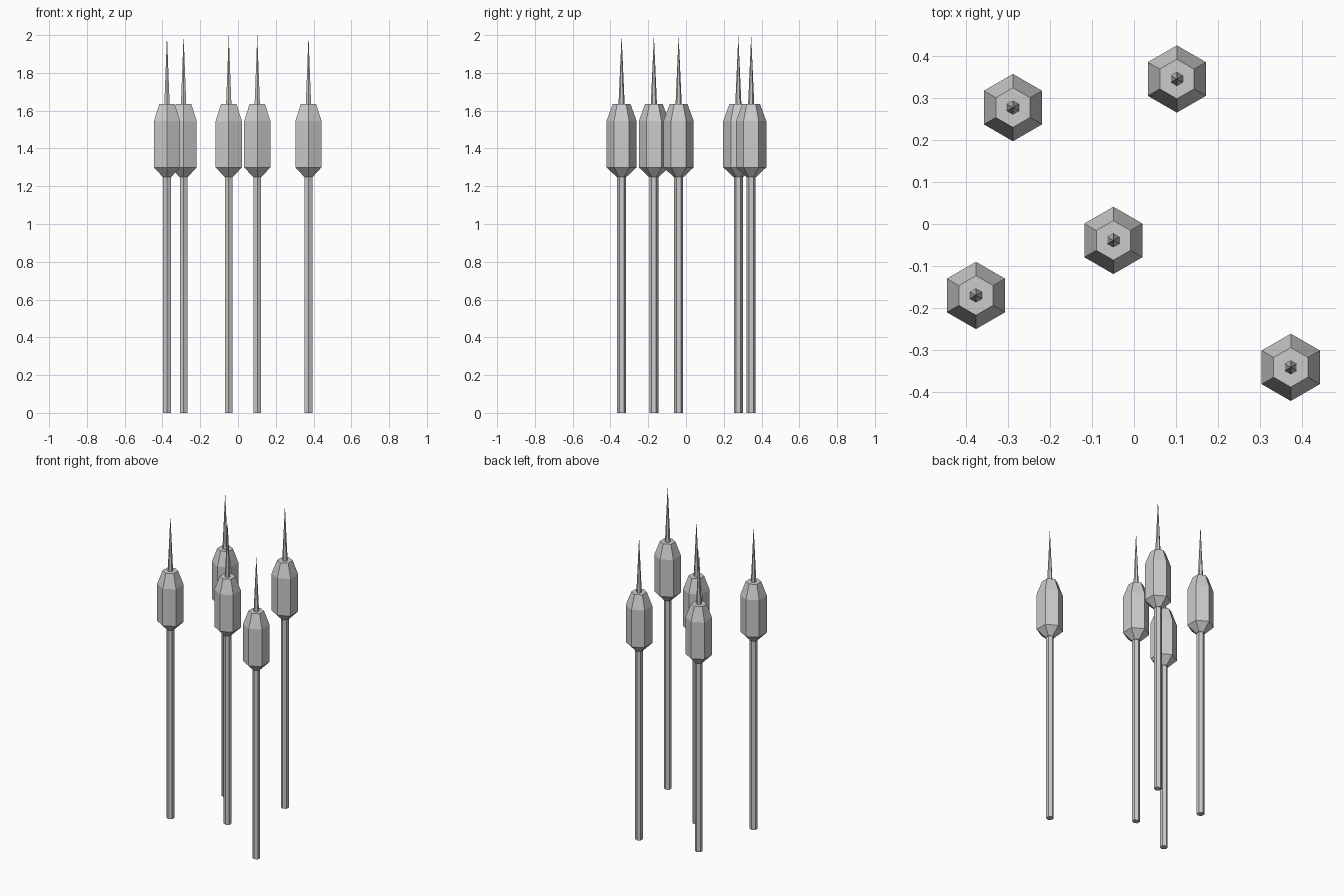
import bpy, bmesh
from math import sin, cos, tau

if "Cube" in bpy.data.objects:
    bpy.data.objects.remove(bpy.data.objects["Cube"])

SIDES = 6
SPOTS = [(-0.376, -0.17), (-0.288, 0.277), (-0.049, -0.039), (0.102, 0.345), (0.373, -0.341)]


def lathe(name, profile):
    """Six-sided flat-shaded mesh from (radius, z) rings; radius 0 makes a point."""
    bm = bmesh.new()
    rings = []
    for r, z in profile:
        n = SIDES if r else 1
        rings.append([bm.verts.new((r * sin(-tau * i / SIDES), r * cos(tau * i / SIDES), z))
                      for i in range(n)])
    for a, b in zip(rings, rings[1:]):
        for i in range(SIDES):
            j = (i + 1) % SIDES
            top = [b[j], b[i]] if len(b) > 1 else [b[0]]
            bm.faces.new([a[i], a[j]] + top)
    for ring in (rings[0], rings[-1]):
        if len(ring) > 1:
            bm.faces.new(ring)
    bmesh.ops.recalc_face_normals(bm, faces=bm.faces)
    mesh = bpy.data.meshes.new(name)
    bm.to_mesh(mesh)
    bm.free()
    return mesh


parts = [
    # long thin stalk
    lathe("stem", [(0.0235, 0), (0.0235, 1.26)]),
    # fat seed head with tapered ends
    lathe("seed_head", [(0.027, 1.25), (0.08, 1.30), (0.08, 1.545), (0.047, 1.635)]),
    # needle on top
    lathe("spike", [(0.0165, 1.63), (0, 2.0)]),
]

# One reed per spot
for k, (x, y) in enumerate(SPOTS, 1):
    for mesh in parts:
        ob = bpy.data.objects.new(f"{mesh.name}_{k}", mesh)
        ob.location = (x, y, 0)
        bpy.context.collection.objects.link(ob)
